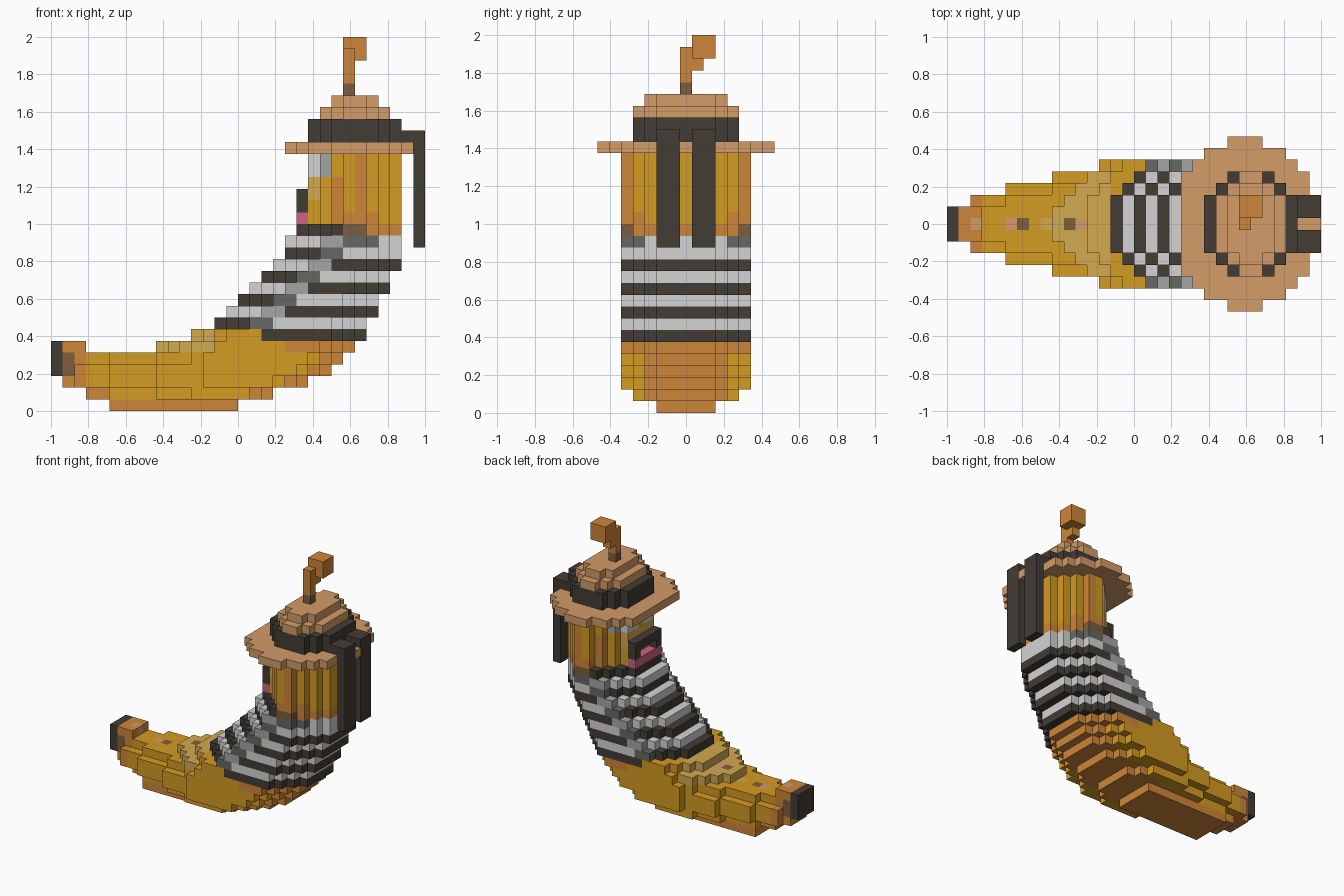
import bpy, bmesh

cube = bpy.data.objects.get("Cube")
if cube:
    bpy.data.objects.remove(cube)

V = 0.0625  # block size

# Palette, given as sRGB and stored as linear
PALETTE = {
    "yellow": (212, 155, 34), "light_yellow": (210, 170, 80), "orange": (206, 134, 56),
    "stem_brown": (125, 95, 60), "black": (66, 60, 53), "dark_grey": (102, 104, 101),
    "grey": (165, 165, 165), "white": (211, 211, 211), "straw": (211, 156, 104),
    "pink": (205, 98, 130)}
NAMES = list(PALETTE)


def linear(c):
    c /= 255
    return c / 12.92 if c <= 0.04045 else ((c + 0.055) / 1.055) ** 2.4


MATS = []
for name, rgb in PALETTE.items():
    m = bpy.data.materials.new(name)
    col = (*[linear(c) for c in rgb], 1)
    m.diffuse_color = col
    m.use_nodes = True
    b = m.node_tree.nodes["Principled BSDF"]
    b.inputs["Base Color"].default_value = col
    b.inputs["Roughness"].default_value = 0.8
    MATS.append(m)

parts = {}


def put(part, i, j, k, colour):
    """Place one block; a later block replaces an earlier one."""
    for p in parts.values():
        p.pop((i, j, k), None)
    parts.setdefault(part, {})[(i, j, k)] = colour


def box(part, xs, ys, zs, colour):
    for i in range(xs[0], xs[1] + 1):
        for j in range(ys[0], ys[1] + 1):
            for k in range(zs[0], zs[1] + 1):
                put(part, i, j, k, colour)


def disc(part, a, b, half, k, colour):
    """Flat slab with stepped round corners; colour may be a rule."""
    for j in range(-half, half + 1):
        cut = max(0, abs(j) - 2)
        for i in range(a + cut, b - cut + 1):
            put(part, i, j, k, colour(i, j, k) if callable(colour) else colour)


# Lower peel: start and end column of each layer
LOWER = [(5, 15), (3, 18), (1, 21), (0, 23), (0, 24), (9, 25)]


def peel_half_width(i, k):
    w = 1 if i < 2 else 2 if i < 5 else 3 if i < 9 else 4 if i < 13 else 5
    if k in (1, 4) and i < 12:
        w = max(1, w - 1)
    return min(w, (2, 4, 5, 5, 5, 5)[k])


def peel_colour(i, j, k, end):
    if i == 0:
        return "black"
    if i == 1:
        return "stem_brown" if k in (3, 4) else "orange"
    if k == 0 or i == 2 or (k == 1 and i < 5):
        return "orange"
    if k == 5 and (i >= 20 or i < 14):
        return "orange" if i >= 20 else "light_yellow"
    return "orange" if abs(j) <= 3 and i >= end - 3 else "yellow"


for k, (a, b) in enumerate(LOWER):
    for i in range(a, b + 1):
        w = peel_half_width(i, k)
        for j in range(-w, w + 1):
            front = a + int(1.3 * max(0, abs(j) - 1)) if k == 5 else a
            if front <= i <= b - max(0, abs(j) - 2):
                put("lower_peel", i, j, k, peel_colour(i, j, k, b))

# Upturned tip and spots along the top
box("peel_tip", (0, 0), (-1, 1), (5, 5), "black")
box("peel_tip", (1, 2), (-1, 1), (5, 5), "orange")
put("peel_tip", 2, 0, 5, "straw")
for i, k, c in ((5, 4, "straw"), (6, 4, "stem_brown"), (8, 4, "light_yellow"),
                (10, 5, "stem_brown"), (11, 5, "straw")):
    put("lower_peel", i, 0, k, c)

# Striped shirt: stripes step up by one layer toward the chest
SHIRT = [(12, 26), (14, 26), (15, 27), (16, 27), (17, 28), (18, 28),
         (19, 29), (20, 29), (20, 29)]


def shirt_colour(i, j, k):
    a = SHIRT[k - 6][0]
    if k == 6:
        return "light_yellow" if i < 14 else "yellow" if i < 18 else "black"
    dark_back = k % 2 == 0 and k < 14
    if i < a + 3:
        return "black" if k % 2 else "white"
    if i < a + 5:
        return "dark_grey" if k % 2 else "grey"
    if k == 14 and abs(j) > 3:
        return "dark_grey"
    return "black" if dark_back else "white"


for n, (a, b) in enumerate(SHIRT):
    disc("striped_shirt", a, b, 5, n + 6, shirt_colour)

# Collar and head
disc("collar", 21, 29, 5, 15,
     lambda i, j, k: "black" if i < 25 else "stem_brown" if abs(j) == 5 else "orange")


def head_colour(i, j, k):
    s = abs(j)
    if k >= 20 and s >= 1 and i <= 23 and s <= 3:
        return "white" if i == 22 else "grey"
    if k in (18, 19) and i == 22:
        return "light_yellow"
    if k == 16 and s >= 4:
        return "orange"
    if (i == 26 and s == 5) or (i == 24 and s == 4 and k < 20):
        return "orange"
    return "yellow"


for k in range(16, 22):
    disc("head", 22, 29, 5, k, head_colour)

# Moustache and mouth on the -x side
box("mouth", (21, 21), (-2, 2), (16, 16), "pink")
box("mouth", (22, 22), (-1, 1), (17, 17), "pink")
box("moustache", (21, 21), (-2, 2), (18, 18), "black")
for j in (-2, 2):
    put("moustache", 21, j, 17, "black")

# Straw hat: oval brim, black band, stepped crown
BRIM = [(20, 30)] * 5 + [(21, 29), (22, 28), (24, 26)]
for j in range(-7, 8):
    a, b = BRIM[abs(j)]
    box("hat_brim", (a, b), (j, j), (22, 22), "straw")
put("hat_brim", 31, 0, 22, "straw")
for k in (23, 24):
    disc("hat_band", 22, 29, 4, k, "black")
disc("hat_crown", 23, 28, 4, 25, "straw")
disc("hat_crown", 24, 27, 3, 26, "straw")

# Two ribbons hanging behind the hat
for lo, hi in ((-2, -1), (1, 2)):
    box("hat_ribbons", (31, 31), (lo, hi), (14, 23), "black")
    box("hat_ribbons", (30, 30), (lo, hi), (23, 23), "black")

# Crooked stem
box("stem", (25, 25), (0, 0), (27, 27), "stem_brown")
box("stem", (25, 25), (0, 0), (28, 30), "orange")
box("stem", (25, 25), (1, 1), (29, 31), "orange")
box("stem", (25, 26), (1, 2), (30, 31), "orange")

# Turn blocks into meshes, keeping only exposed faces
filled = set().union(*parts.values())
for part, blocks in parts.items():
    bm = bmesh.new()
    verts = {}

    def vert(p):
        if p not in verts:
            verts[p] = bm.verts.new((-1 + p[0] * V, (p[1] - 0.5) * V, p[2] * V))
        return verts[p]

    for pos, colour in blocks.items():
        for axis in range(3):
            u, w = (axis + 1) % 3, (axis + 2) % 3
            for side in (0, 1):
                near = list(pos)
                near[axis] += 2 * side - 1
                if tuple(near) in filled:
                    continue
                ring = []
                for du, dw in ((0, 0), (1, 0), (1, 1), (0, 1)):
                    c = list(pos)
                    c[axis] += side
                    c[u] += du
                    c[w] += dw
                    ring.append(vert(tuple(c)))
                f = bm.faces.new(ring if side else ring[::-1])
                f.material_index = NAMES.index(colour)
    me = bpy.data.meshes.new(part)
    bm.to_mesh(me)
    bm.free()
    for m in MATS:
        me.materials.append(m)
    bpy.context.scene.collection.objects.link(bpy.data.objects.new(part, me))
